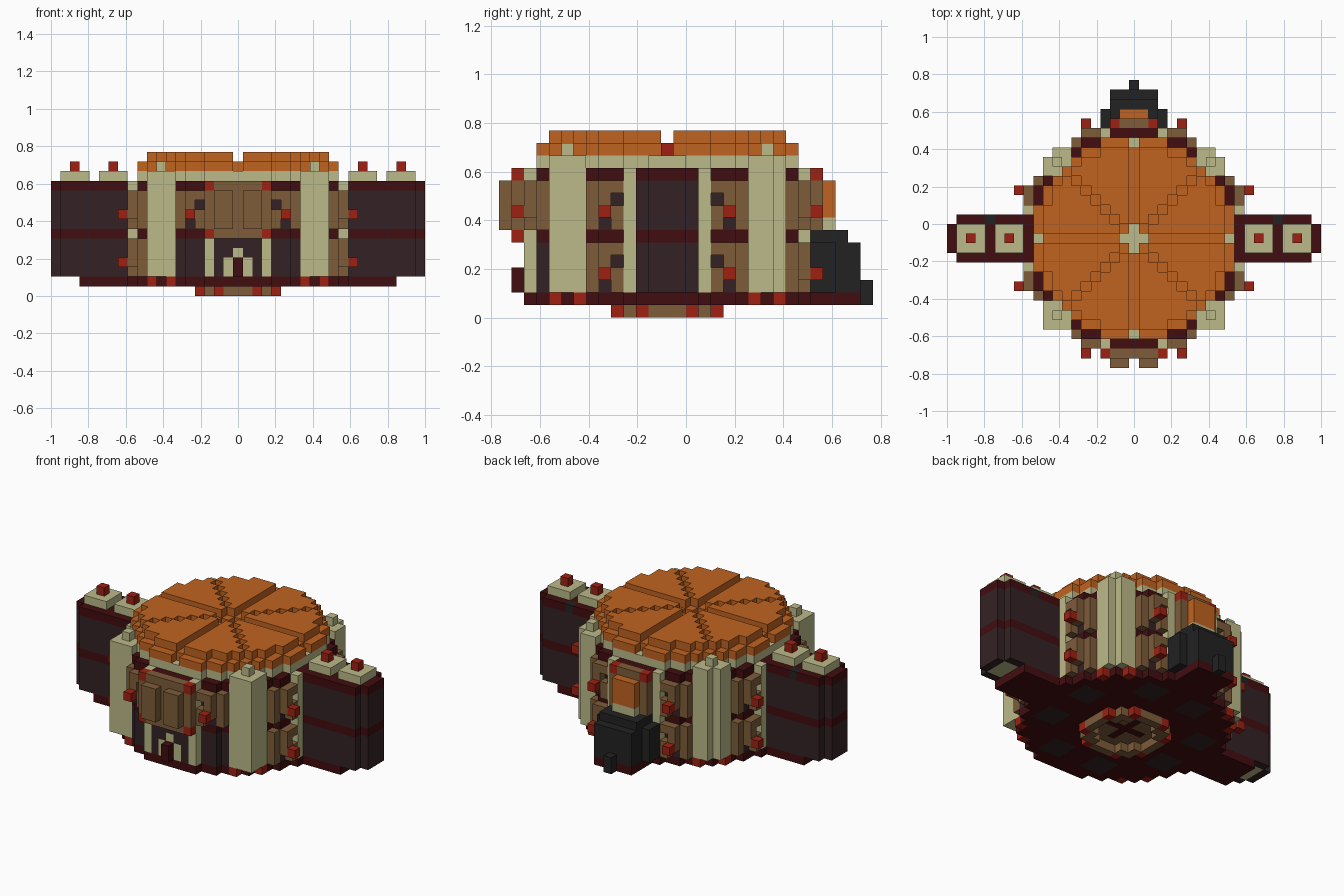
import bpy
import bmesh
from mathutils import Vector

cube = bpy.data.objects.get("Cube")
if cube:
    bpy.data.objects.remove(cube)

U = 2 / 39          # block size
SHIFT = -1.5        # drum centre along y, in blocks

COLOURS = {
    "orange": (0.53, 0.123, 0.014),
    "beige": (0.503, 0.491, 0.25),
    "brown": (0.209, 0.107, 0.042),
    "dark_red": (0.054, 0.004, 0.005),
    "dark_brown": (0.034, 0.016, 0.018),
    "red": (0.342, 0.015, 0.006),
    "black": (0.016, 0.016, 0.016),
}
NAMES = list(COLOURS)
materials = []
for name, rgb in COLOURS.items():
    m = bpy.data.materials.new(name)
    m.use_nodes = True
    m.diffuse_color = (*rgb, 1)
    bsdf = m.node_tree.nodes["Principled BSDF"]
    bsdf.inputs["Base Color"].default_value = (*rgb, 1)
    bsdf.inputs["Roughness"].default_value = 0.9
    materials.append(m)

cells = {}          # block position -> (part, colour)


def box(part, colour, xs, ys, zs):
    """Fill an inclusive range of blocks; a later part replaces an earlier one."""
    def span(v):
        return range(min(v), max(v) + 1) if isinstance(v, tuple) else (v,)
    for i in span(xs):
        for j in span(ys):
            for k in span(zs):
                cells[i, j, k] = (part, colour)


def disc(part, colour, radius, zs, inner=0.0):
    n = int(radius)
    for i in range(-n, n + 1):
        for j in range(-n, n + 1):
            if inner ** 2 <= i * i + j * j <= radius ** 2:
                box(part, colour, i, j, zs)


def clear(i, j, k):
    cells.pop((i, j, k), None)


SIDES = (-1, 1)

# Drum wall with dark bands
disc("drum_wall", "dark_brown", 11.5, (2, 11))
for k in (1, 6, 11):
    disc("drum_wall", "dark_red", 11.5, k)

# Underside: dark blobs, recessed brown centre with a red star, foot ring
for a, b in ((8, 3), (3, 8)):
    for sx in SIDES:
        for sy in SIDES:
            for di in SIDES + (0,):
                for dj in SIDES + (0,):
                    box("drum_wall", "dark_brown", sx * a + di, sy * b + dj, 1)
disc("drum_wall", "brown", 3.5, 1)
box("drum_wall", "dark_red", (-2, 2), 0, 1)
box("drum_wall", "dark_red", 0, (-2, 2), 1)
disc("foot_ring", "brown", 4.5, 0, inner=3.5)

# Roof: beige eave, orange discs split in eight wedges
disc("roof_eave", "beige", 10.5, 12)
disc("roof", "orange", 10.5, 13)
disc("roof", "orange", 9.5, 14)
for t in range(-10, 11):
    for i, j in ((t, 0), (0, t), (t, t), (t, -t)):
        clear(i, j, 14)
for i, j in ((0, 0), (1, 0), (-1, 0), (0, 1), (0, -1),
             (10, 0), (-10, 0), (0, 10), (0, -10)):
    clear(i, j, 13)


def window(place, low, s):
    """Brown frame with a red stud; place maps (out, along) to the block grid."""
    for out, along, z0, z1 in ((10, 6, 0, 3), (11, 5, 1, 3), (11, 4, 0, 1), (11, 4, 3, 3)):
        i, j = place(out, along * s)
        box("window_frames", "brown", i, j, (low + z0, low + z1))
    i, j = place(12, 5 * s)
    box("window_studs", "red", i, j, low + 1)


# Four faces: pilasters and windows
for face, place in {
    "left": lambda o, a: (o, a),
    "right": lambda o, a: (-o, a),
    "back": lambda o, a: (a, o),
    "front": lambda o, a: (a, -o),
}.items():
    for s in SIDES:
        i, j = place(11, 3 * s)
        box("pilasters", "beige", i, j, (2, 11))
        window(place, 7, s)
        if face != "front":
            window(place, 2, s)

# Corner buttresses, foot studs and base studs
for sx in SIDES:
    for sy in SIDES:
        box("buttresses", "beige", (7 * sx, 9 * sx), (7 * sy, 9 * sy), (2, 12))
        box("buttresses", "beige", 8 * sx, 8 * sy, 13)
        if sy > 0:
            for k in range(2, 13):
                clear(9 * sx, 9, k)
        for a, b in ((7, 9), (9, 7)):
            box("base_studs", "red", a * sx, b * sy, 1)
        for a, b in ((2, 4), (4, 2)):
            box("foot_ring", "red", a * sx, b * sy, 0)

# Side wings with capped tops
for s in SIDES:
    for z, colour in (((2, 11), "dark_brown"), (6, "dark_red"), (11, "dark_red")):
        box("wings", colour, (11 * s, 18 * s), (-2, 2), z)
        box("wings", colour, 19 * s, (-1, 1), z)
    box("wings", "dark_red", (11 * s, 16 * s), (-2, 2), 1)
    box("wings", "beige", (17 * s, 18 * s), (-1, 1), 2)
    box("wings", "black", 15 * s, 2, 11)
    for mid in (13, 17):
        box("wing_caps", "beige", ((mid - 1) * s, (mid + 1) * s), (-1, 1), 12)
        box("wing_studs", "red", mid * s, 0, 13)

# Front bay
box("front_bay", "brown", (-2, 2), -12, (6, 11))
box("front_bay", "brown", (-3, 3), -12, (7, 10))
for s in SIDES:
    box("front_bay", "brown", (s, 2 * s), -13, (7, 10))
    for k in (6, 11):
        box("front_bay_studs", "red", 3 * s, -12, k)

# Door with arch
box("door_arch", "beige", (-1, 1), -11, (2, 3))
box("door_arch", "beige", 0, -11, 4)
box("door", "dark_red", 0, -12, (2, 3))

# Back bay with orange panel
box("back_bay", "brown", (-2, 2), 12, (7, 10))
box("back_bay", "brown", (-1, 1), 12, 11)
box("back_panel", "beige", (-1, 1), 13, 7)
box("back_panel", "orange", (-1, 1), 13, (8, 10))
for s in SIDES:
    box("back_bay_studs", "red", 2 * s, 12, 11)

# Black back porch, stepping down to a tip
box("back_porch", "black", (-3, 3), (12, 13), (2, 5))
box("back_porch", "black", (-2, 2), (12, 14), (2, 6))
box("back_porch", "black", (-2, 2), 15, (2, 5))
box("back_porch", "black", 0, 16, (1, 2))
box("back_porch_floor", "dark_red", (-2, 2), (12, 15), 1)

# One mesh per part, keeping only the exposed faces
AXES = [Vector(a) * s for a in ((1, 0, 0), (0, 1, 0), (0, 0, 1)) for s in SIDES]
parts = {}
for pos, (part, colour) in cells.items():
    parts.setdefault(part, []).append((pos, colour))

for part, blocks in parts.items():
    bm = bmesh.new()
    for pos, colour in blocks:
        centre = Vector((pos[0], pos[1] + SHIFT, pos[2] + 0.5))
        for n in AXES:
            if tuple(int(p + d) for p, d in zip(pos, n)) in cells:
                continue
            a = Vector((n.y, n.z, n.x))
            b = n.cross(a)
            corners = [(centre + (n + a * p + b * q) / 2) * U
                       for p, q in ((-1, -1), (1, -1), (1, 1), (-1, 1))]
            face = bm.faces.new([bm.verts.new(c) for c in corners])
            face.material_index = NAMES.index(colour)
    bmesh.ops.remove_doubles(bm, verts=bm.verts, dist=U / 100)
    mesh = bpy.data.meshes.new(part)
    bm.to_mesh(mesh)
    bm.free()
    for m in materials:
        mesh.materials.append(m)
    bpy.context.collection.objects.link(bpy.data.objects.new(part, mesh))
